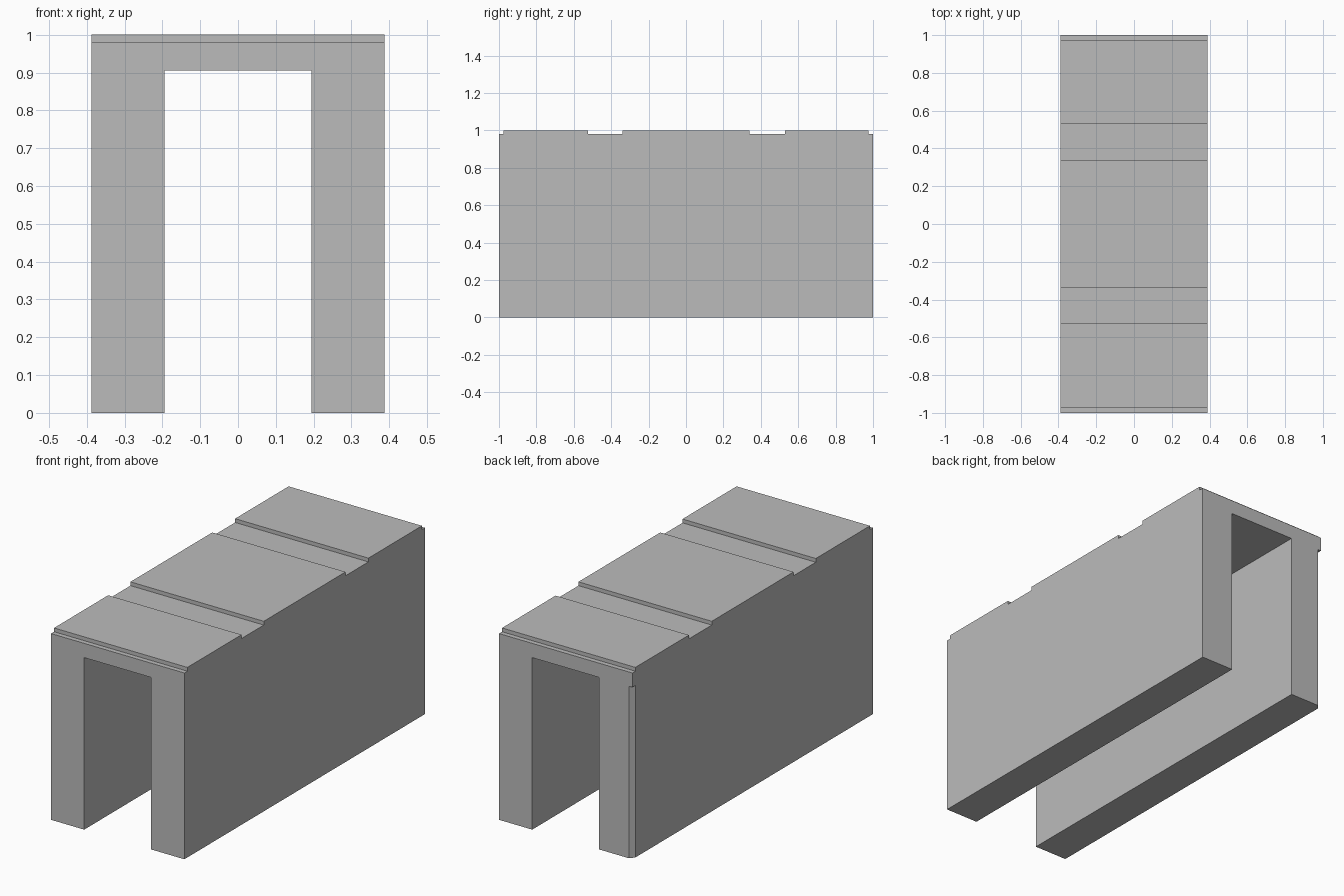
import bpy
import bmesh

cube = bpy.data.objects.get("Cube")
if cube:
    bpy.data.objects.remove(cube, do_unlink=True)

# Main sizes
HALF_W, HALF_L = 0.388, 1.0
INNER, CEILING = 0.195, 0.905
DECK, TOP = 0.98, 1.0
PADS = [(-0.975, -0.525), (-0.34, 0.34), (0.53, 0.975)]

grey = bpy.data.materials.new("plain grey")
grey.use_nodes = True
grey.diffuse_color = (0.5, 0.5, 0.5, 1)
grey.node_tree.nodes["Principled BSDF"].inputs["Base Color"].default_value = (0.5, 0.5, 0.5, 1)


def extrude_profile(points, offset):
    """Closed solid from a flat outline pushed along an offset."""
    bm = bmesh.new()
    face = bm.faces.new([bm.verts.new(p) for p in points])
    ext = bmesh.ops.extrude_face_region(bm, geom=[face], use_keep_orig=True)
    moved = [g for g in ext["geom"] if isinstance(g, bmesh.types.BMVert)]
    bmesh.ops.translate(bm, verts=moved, vec=offset)
    bmesh.ops.recalc_face_normals(bm, faces=bm.faces[:])
    return bm


def add_object(name, bm):
    mesh = bpy.data.meshes.new(name)
    bm.to_mesh(mesh)
    bm.free()
    mesh.materials.append(grey)
    obj = bpy.data.objects.new(name, mesh)
    bpy.context.collection.objects.link(obj)
    return obj


# Arch-shaped channel running front to back
half = [(INNER, CEILING), (INNER, 0), (HALF_W, 0), (HALF_W, DECK)]
outline = half + [(-x, z) for x, z in reversed(half)]
body = extrude_profile([(x, -HALF_L, z) for x, z in outline], (0, 2 * HALF_L, 0))

# Slice the deck and raise the pads between the grooves
for y in [edge for pad in PADS for edge in pad]:
    bmesh.ops.bisect_plane(body, geom=body.verts[:] + body.edges[:] + body.faces[:],
                           plane_co=(0, y, 0), plane_no=(0, 1, 0))
pads = [f for f in body.faces if f.normal.z > 0.9
        and any(a < f.calc_center_median().y < b for a, b in PADS)]
raised = bmesh.ops.extrude_discrete_faces(body, faces=pads)["faces"]
bmesh.ops.translate(body, verts=[v for f in raised for v in f.verts],
                    vec=(0, 0, TOP - DECK))
bmesh.ops.recalc_face_normals(body, faces=body.faces[:])
channel = add_object("channel_block", body)

# Small bevel on the rear corner of the right wall, below the deck
corner = [(-HALF_W + 0.02, HALF_L), (-HALF_W - 0.02, HALF_L + 0.05),
          (-HALF_W - 0.02, HALF_L - 0.05), (-HALF_W, HALF_L - 0.025)]
cutter = add_object("corner_cutter", extrude_profile(
    [(x, y, -0.1) for x, y in corner], (0, 0, CEILING + 0.1)))
cutter.hide_render = True
cut = channel.modifiers.new("corner cut", 'BOOLEAN')
cut.operation = 'DIFFERENCE'
cut.solver = 'EXACT'
cut.object = cutter
bpy.context.view_layer.objects.active = channel
bpy.ops.object.modifier_apply(modifier=cut.name)
bpy.data.objects.remove(cutter, do_unlink=True)
